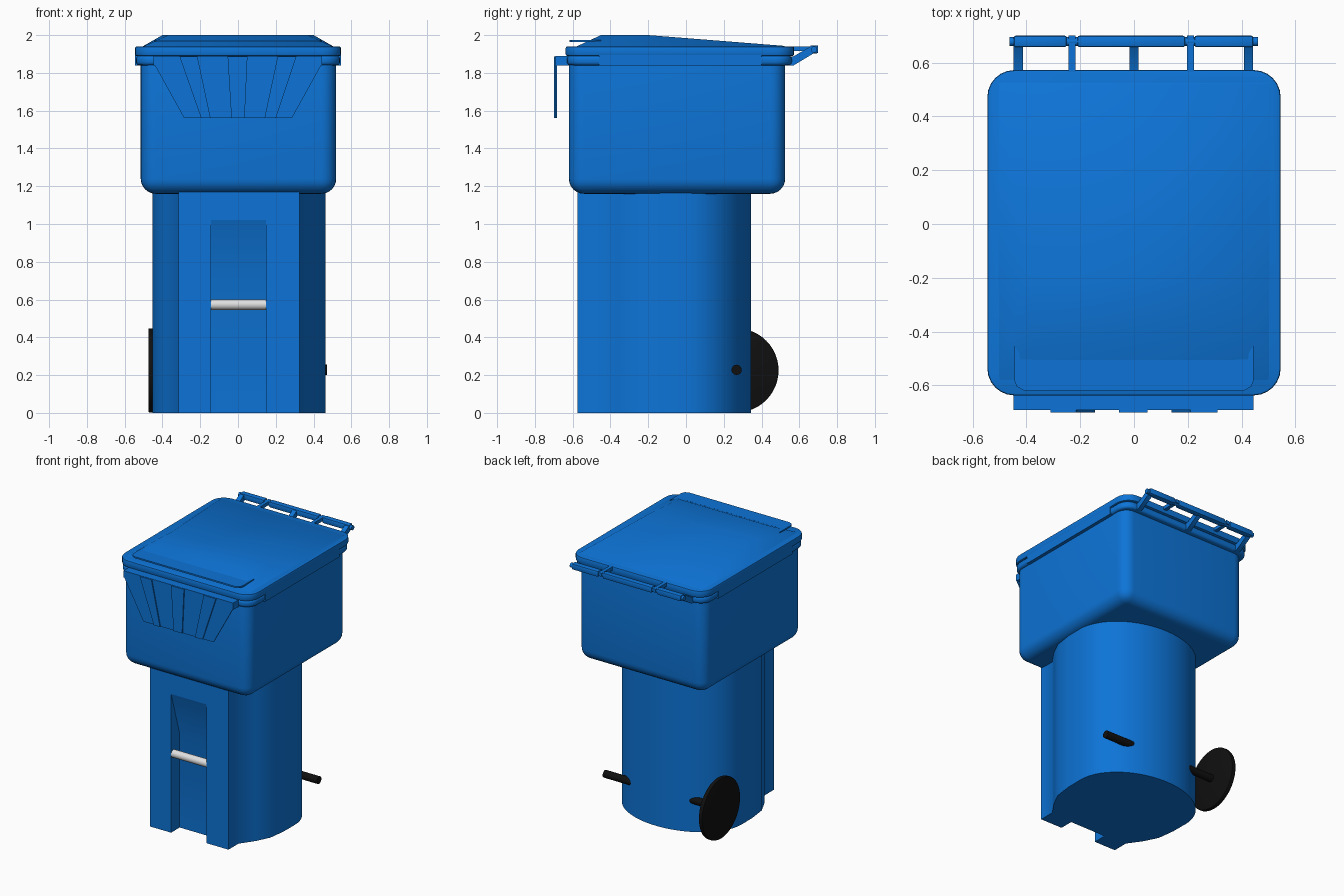
import bpy, bmesh, math
from mathutils import Vector

if "Cube" in bpy.data.objects:
    bpy.data.objects.remove(bpy.data.objects["Cube"])


def material(name, rgb):
    m = bpy.data.materials.new(name)
    m.diffuse_color = (*rgb, 1)
    m.use_nodes = True
    m.node_tree.nodes["Principled BSDF"].inputs["Base Color"].default_value = m.diffuse_color
    return m


BLUE = material("bin_blue", (0.004, 0.175, 0.68))
BLACK = material("rubber_black", (0.005, 0.005, 0.005))
WHITE = material("bar_light_grey", (0.75, 0.75, 0.75))


def finish(bm, name, mat, bevel=0, segs=3):
    bmesh.ops.recalc_face_normals(bm, faces=bm.faces)
    me = bpy.data.meshes.new(name)
    bm.to_mesh(me)
    bm.free()
    ob = bpy.data.objects.new(name, me)
    bpy.context.collection.objects.link(ob)
    me.materials.append(mat)
    bpy.ops.object.select_all(action='DESELECT')
    ob.select_set(True)
    bpy.context.view_layer.objects.active = ob
    if bevel:
        mod = ob.modifiers.new("bevel", 'BEVEL')
        mod.width, mod.segments, mod.limit_method = bevel, segs, 'ANGLE'
        mod.angle_limit = math.radians(40)
        bpy.ops.object.modifier_apply(modifier=mod.name)
    bpy.ops.object.shade_smooth_by_angle(angle=math.radians(35))
    return ob


def prism(name, pts, axis, lo, hi, mat=BLUE, bevel=0, segs=3):
    """Extrude a 2D outline along an axis (other two axes in order)."""
    bm = bmesh.new()

    def at(p, d):
        c = list(p)
        c.insert("xyz".index(axis), d)
        return bm.verts.new(c)
    a = [at(p, lo) for p in pts]
    b = [at(p, hi) for p in pts]
    bm.faces.new(a)
    bm.faces.new(b)
    for i in range(len(pts)):
        j = (i + 1) % len(pts)
        bm.faces.new((a[i], a[j], b[j], b[i]))
    return finish(bm, name, mat, bevel, segs)


def box(name, x0, x1, y0, y1, z0, z1, bevel=0, segs=3):
    return prism(name, [(x0, y0), (x1, y0), (x1, y1), (x0, y1)], 'z', z0, z1,
                 BLUE, bevel, segs)


def round_rect(x0, x1, y0, y1, r, n=6):
    pts = []
    for cx, cy, s in ((x1 - r, y1 - r, 0), (x0 + r, y1 - r, 90),
                      (x0 + r, y0 + r, 180), (x1 - r, y0 + r, 270)):
        for i in range(n + 1):
            t = math.radians(s + 90 * i / n)
            pts.append((cx + r * math.cos(t), cy + r * math.sin(t)))
    return pts


def rod(name, x0, x1, y, z, r, mat, n=32, bevel=0):
    pts = [(y + r * math.cos(math.tau * i / n), z + r * math.sin(math.tau * i / n))
           for i in range(n)]
    return prism(name, pts, 'x', x0, x1, mat, bevel, 2)


# Lower body: flat front panel, chamfered shoulders, rounded back
half = [(0.32, -0.575), (0.32, -0.46), (0.39, -0.36), (0.44, -0.26), (0.457, -0.13)]
half += [(0.458 * math.cos(t), 0.345 * math.sin(t))
         for t in (math.pi / 2 * i / 14 for i in range(14))]
outline = half + [(0, 0.345)] + [(-x, y) for x, y in reversed(half)]
outline = [(x + 0.005, y) for x, y in outline]
lower = prism("lower_body", outline, 'z', 0, 1.2)

# Grip channel cut into the front panel
cutter = prism("channel_cutter",
               [(-0.65, -0.05), (-0.475, -0.05), (-0.475, 0.69), (-0.575, 1.02), (-0.65, 1.02)],
               'x', -0.142, 0.148)
cutter.hide_render = True
mod = lower.modifiers.new("channel", 'BOOLEAN')
mod.operation, mod.object, mod.solver = 'DIFFERENCE', cutter, 'EXACT'
bpy.context.view_layer.objects.active = lower
bpy.ops.object.modifier_apply(modifier=mod.name)
bpy.data.objects.remove(cutter)
bpy.ops.object.select_all(action='DESELECT')
lower.select_set(True)
bpy.ops.object.shade_smooth_by_angle(angle=math.radians(35))

# Light lift bar across the channel
rod("lift_bar", -0.142, 0.148, -0.547, 0.573, 0.028, WHITE)

# Upper body and rim
box("upper_body", -0.515, 0.52, -0.62, 0.525, 1.16, 1.92, 0.08, 6)
prism("rim", round_rect(-0.54, 0.54, -0.63, 0.56, 0.09), 'z', 1.84, 1.892, BLUE, 0.018)
box("lid_side_skirt", -0.544, 0.544, -0.46, 0.40, 1.838, 1.90)

# Lid edge
prism("lid_edge", round_rect(-0.545, 0.545, -0.637, 0.572, 0.1), 'z', 1.89, 1.94, BLUE, 0.008, 2)

# Raised lid top, highest near the front and sloping to the hinge
bm = bmesh.new()
sides = []
for s in (-1, 1):
    sides.append([bm.verts.new((s * x, y, z)) for x, y, z in (
        (0.51, -0.59, 1.935), (0.37, -0.45, 2.0), (0.40, -0.2, 2.0),
        (0.50, 0.52, 1.943), (0.51, 0.53, 1.935))])
L, R = sides
for i in range(5):
    j = (i + 1) % 5
    bm.faces.new((L[i], L[j], R[j], R[i]))
for s in sides:
    bm.faces.new((s[0], s[1], s[2]))
    bm.faces.new((s[0], s[2], s[3], s[4]))
finish(bm, "lid_top", BLUE)

# Thin U-shaped lip at the front of the lid
lip = [(0.445, -0.45), (0.445, -0.58), (0.435, -0.605), (0.41, -0.618)]
inner = [(0.38, -0.505), (0.42, -0.49)]
prism("lid_lip", lip + [(-x, y) for x, y in reversed(lip)]
      + [(-x, y) for x, y in reversed(inner)] + inner, 'z', 1.964, 1.975)

# Front apron: shelf, tapered plate and three raised strips
box("apron_shelf", -0.448, 0.445, -0.692, -0.60, 1.84, 1.89)
prism("apron_plate", [(-0.285, 1.56), (0.285, 1.56), (0.44, 1.84), (0.44, 1.88),
                      (-0.44, 1.88), (-0.44, 1.84)], 'y', -0.692, -0.684)
for i, (t0, t1, b0, b1) in enumerate(((-0.31, -0.215, -0.195, -0.145),
                                      (-0.055, 0.05, -0.035, 0.035),
                                      (0.21, 0.31, 0.14, 0.20))):
    prism(f"apron_strip_{i + 1}", [(b0, 1.56), (b1, 1.56), (t1, 1.888), (t0, 1.888)],
          'y', -0.70, -0.69)

# Hinge: sloping body arms, lid arms, bar segments and pin
arm = [(0.50, 1.84), (0.57, 1.84), (0.67, 1.90), (0.69, 1.92), (0.66, 1.94),
       (0.57, 1.888), (0.50, 1.888)]
for i, x in enumerate((-0.43, 0.0, 0.425)):
    prism(f"hinge_arm_{i + 1}", arm, 'x', x - 0.017, x + 0.017)
for i, x in enumerate((-0.23, 0.21)):
    box(f"lid_arm_{i + 1}", x - 0.013, x + 0.013, 0.54, 0.70, 1.915, 1.94)
for i, (x0, x1) in enumerate(((-0.447, -0.25), (-0.21, 0.19), (0.225, 0.443))):
    box(f"hinge_bar_{i + 1}", x0, x1, 0.657, 0.70, 1.903, 1.946, 0.008, 2)
rod("hinge_pin", -0.463, 0.46, 0.678, 1.924, 0.017, BLUE, 16)

# Axle and the single wheel
rod("axle", -0.47, 0.472, 0.268, 0.228, 0.027, BLACK, 20)
rod("wheel", -0.475, -0.445, 0.268, 0.225, 0.222, BLACK, 48, 0.006)
